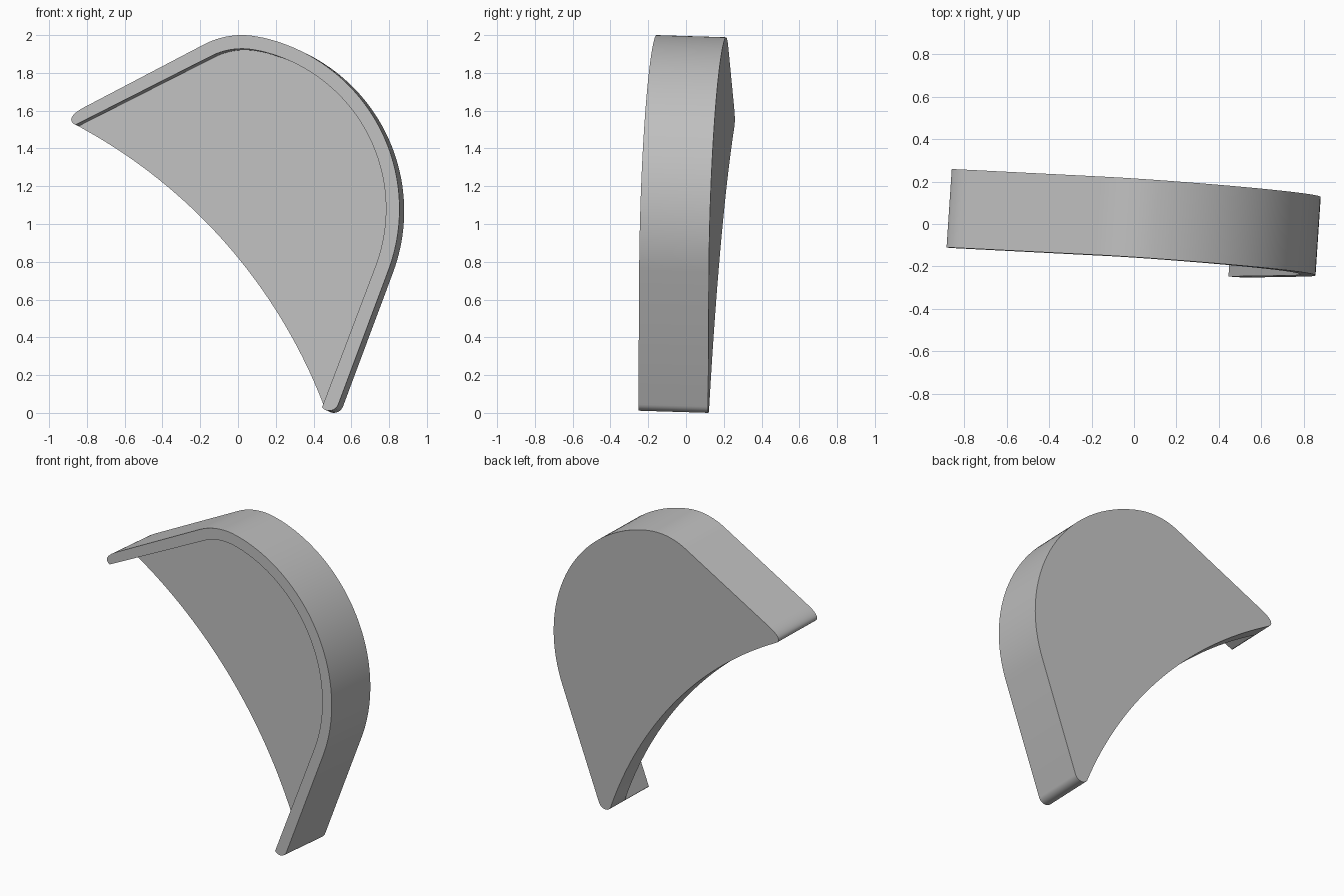
import bpy, bmesh
from math import cos, sin, radians
from mathutils import Vector
from mathutils.geometry import interpolate_bezier

cube = bpy.data.objects.get("Cube")
if cube:
    bpy.data.objects.remove(cube, do_unlink=True)

DEPTH, FLOOR, WALL = 0.37, 0.23, 0.072
AXIS = Vector((0.067, 1, -0.031)).normalized()   # tilted depth direction


def arc(cx, cz, r, start, end, n):
    """Points on a circular arc in the front plane."""
    angles = [radians(start + (end - start) * i / n) for i in range(n + 1)]
    return [(cx + r * cos(a), cz + r * sin(a)) for a in angles]


def tip(*handles):
    """Rounded wall end."""
    pts = interpolate_bezier(*[Vector((x, 0, z)) for x, z in handles], 12)
    return [(p.x, p.z) for p in pts]


def bend(inset):
    """Tight upper bend flowing into the broad side bend."""
    upper = arc(0.02, 1.57, 0.43 - inset, 117.6, 79, 16)
    side = arc(-0.075, 1.08, 0.93 - inset, 79, -20.5, 48)
    return upper + side[1:]


# Profiles, all running from the upper tip to the lower tip
upper_tip = tip((-0.86, 1.525), (-0.905, 1.545), (-0.88, 1.583), (-0.82, 1.615))
lower_tip = tip((0.531, 0.045), (0.515, 0.005), (0.465, 0.002), (0.445, 0.03))
outer = upper_tip + bend(0) + lower_tip
inner = bend(WALL)
hollow = arc(-2.201, -0.963, 2.826, 61.68, 20.57, 40)[1:-1]

bm = bmesh.new()
cache = {}


def vert(p, d):
    if (p, d) not in cache:
        x, z = p
        front = Vector((x, -0.218 - 0.067 * x + 0.031 * z, z))
        cache[p, d] = bm.verts.new(front + AXIS * d)
    return cache[p, d]


def cap(loop, d):
    bm.faces.new([vert(p, d) for p in loop])


def sides(loop, d0, d1):
    for p, q in zip(loop, loop[1:] + loop[:1]):
        bm.faces.new([vert(p, d0), vert(q, d0), vert(q, d1), vert(p, d1)])


# Raised rim, open along the hollow side
rim = outer + inner[::-1]
cap(rim, 0)
sides(rim, 0, FLOOR)
# Back plate with its recessed floor
plate = outer + hollow[::-1]
sides(plate, FLOOR, DEPTH)
cap(plate, DEPTH)
cap([outer[0]] + inner + [outer[-1]] + hollow[::-1], FLOOR)
bmesh.ops.recalc_face_normals(bm, faces=bm.faces)

mesh = bpy.data.meshes.new("rimmed_shell")
bm.to_mesh(mesh)
bm.free()
shell = bpy.data.objects.new("rimmed_shell", mesh)
bpy.context.collection.objects.link(shell)

# Plain grey finish
grey = bpy.data.materials.new("plain_grey")
grey.use_nodes = True
colour = (0.52, 0.52, 0.52, 1)
grey.diffuse_color = colour
grey.node_tree.nodes["Principled BSDF"].inputs["Base Color"].default_value = colour
mesh.materials.append(grey)

bpy.context.view_layer.objects.active = shell
shell.select_set(True)
bpy.ops.object.shade_smooth_by_angle(angle=radians(30))
